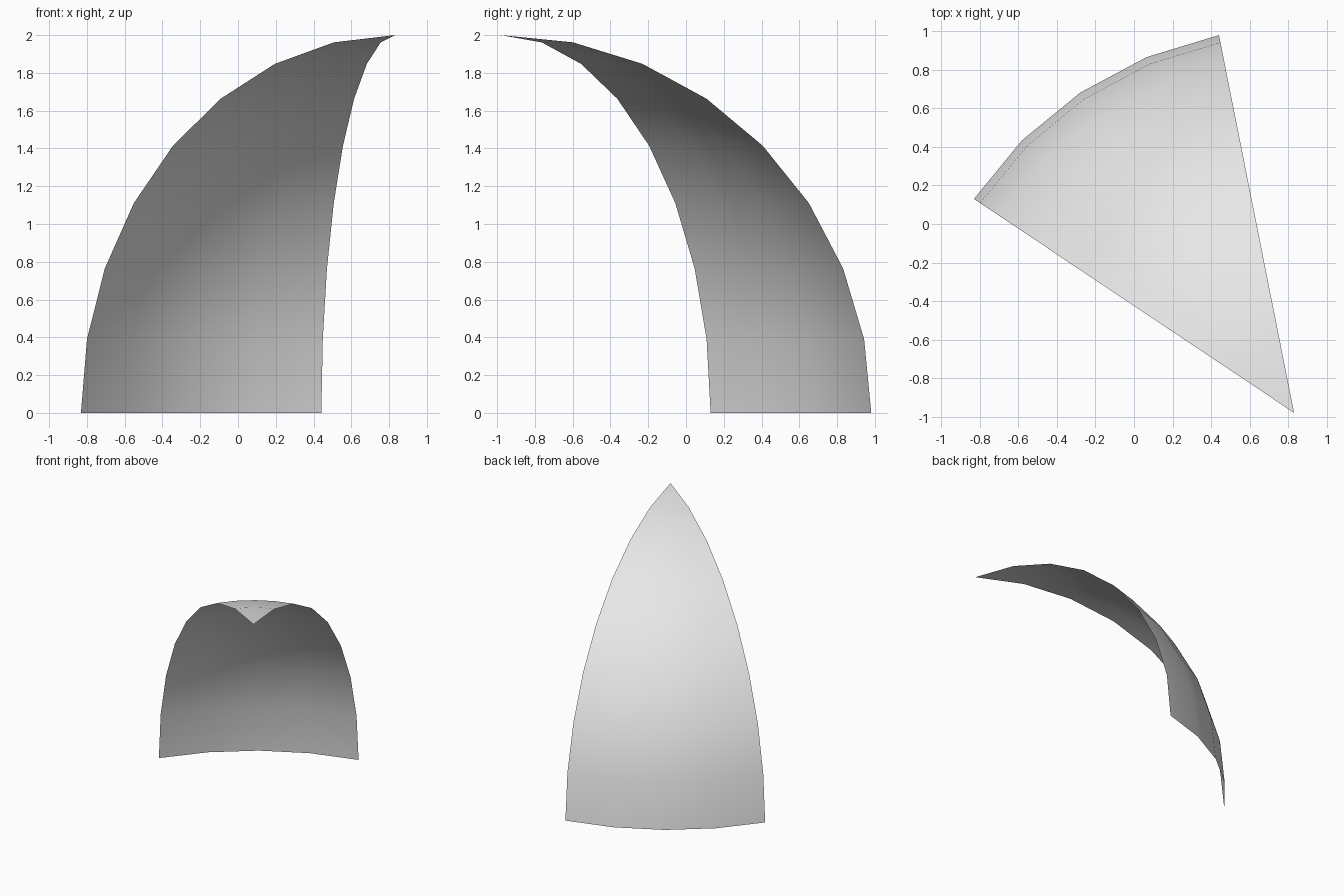
import bpy, bmesh
from math import sin, cos, radians, pi
from mathutils import Vector

cube = bpy.data.objects.get("Cube")
if cube:
    bpy.data.objects.remove(cube)

# Plain light grey
grey = bpy.data.materials.new("light_grey")
grey.use_nodes = True
colour = (0.8, 0.8, 0.8, 1)
grey.diffuse_color = colour
grey.node_tree.nodes["Principled BSDF"].inputs["Base Color"].default_value = colour

RADIUS, RINGS, SEGMENTS = 2.0, 8, 4
STEP = radians(11.25)
START = 9 * STEP
# The pole is placed so the wedge is centred
END = START + SEGMENTS * STEP
pole = Vector((-RADIUS * cos(END) / 2, -RADIUS * sin(START) / 2, 0))

# Quarter-circle profile from base to pole, spun into a dome wedge
bm = bmesh.new()
points = []
for i in range(RINGS + 1):
    r, z = RADIUS * cos(i * STEP), RADIUS * sin(i * STEP)
    points.append(bm.verts.new((r * cos(START), r * sin(START), z)))
edges = [bm.edges.new(pair) for pair in zip(points, points[1:])]
bmesh.ops.spin(bm, geom=points + edges, cent=(0, 0, 0), axis=(0, 0, 1),
               angle=SEGMENTS * STEP, steps=SEGMENTS)
bmesh.ops.remove_doubles(bm, verts=bm.verts, dist=0.001)

# Outward normals on the open shell, smooth shading
for face in bm.faces:
    face.normal_update()
    if face.normal.dot(face.calc_center_median()) < 0:
        face.normal_flip()
    face.smooth = True
bmesh.ops.translate(bm, verts=bm.verts, vec=pole)

mesh = bpy.data.meshes.new("dome_wedge")
bm.to_mesh(mesh)
bm.free()
mesh.materials.append(grey)
wedge = bpy.data.objects.new("dome_wedge", mesh)
bpy.context.collection.objects.link(wedge)
